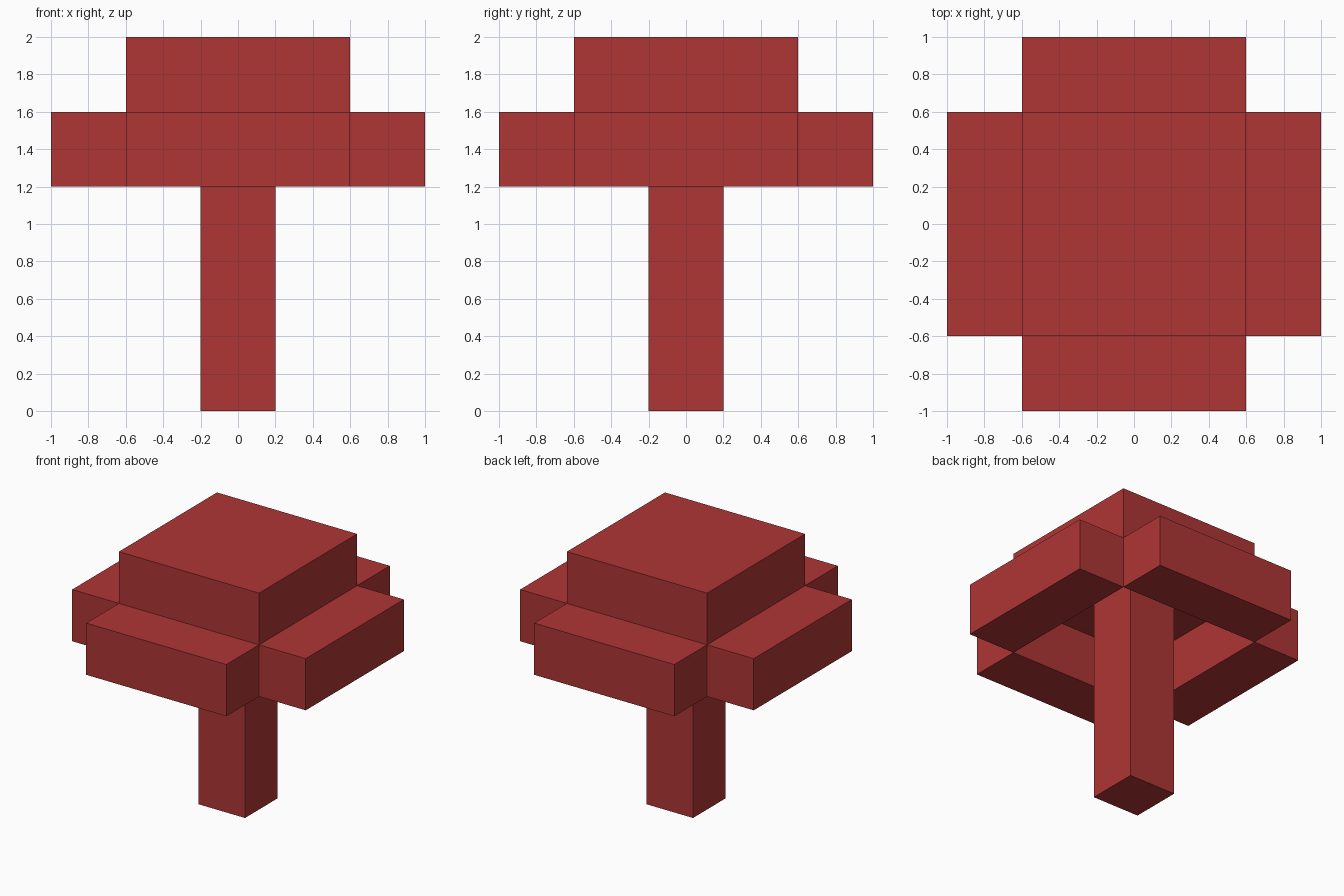
import bpy

# Remove the default cube
if "Cube" in bpy.data.objects:
    bpy.data.objects.remove(bpy.data.objects["Cube"], do_unlink=True)

# Single flat colour
red = bpy.data.materials.new("mushroom red")
red.use_nodes = True
colour = (0.43, 0.036, 0.036, 1)
red.diffuse_color = colour
red.node_tree.nodes["Principled BSDF"].inputs["Base Color"].default_value = colour


def box(name, low, high):
    """Axis-aligned box between two opposite corners."""
    centre = [(a + b) / 2 for a, b in zip(low, high)]
    bpy.ops.mesh.primitive_cube_add(size=1, location=centre)
    obj = bpy.context.object
    obj.name = name
    obj.data.name = name
    obj.scale = [b - a for a, b in zip(low, high)]
    bpy.ops.object.transform_apply(location=False, rotation=False, scale=True)
    obj.data.materials.append(red)
    return obj


stem_half = 0.2
cap_half = 0.6
reach = 1.0
rim_bottom, cap_bottom, cap_top = 1.2, 1.6, 2.0

# Stem runs up inside the hollow rim to the underside of the cap
box("stem", (-stem_half, -stem_half, 0), (stem_half, stem_half, cap_bottom))

# Cap top slab
box("cap_top", (-cap_half, -cap_half, cap_bottom), (cap_half, cap_half, cap_top))

# Four rim blocks hanging around the cap, open in the middle
for side, name in ((-1, "right"), (1, "left")):
    inner, outer = sorted((side * cap_half, side * reach))
    box("cap_rim_" + name, (inner, -cap_half, rim_bottom), (outer, cap_half, cap_bottom))
for side, name in ((-1, "front"), (1, "back")):
    inner, outer = sorted((side * cap_half, side * reach))
    box("cap_rim_" + name, (-cap_half, inner, rim_bottom), (cap_half, outer, cap_bottom))
